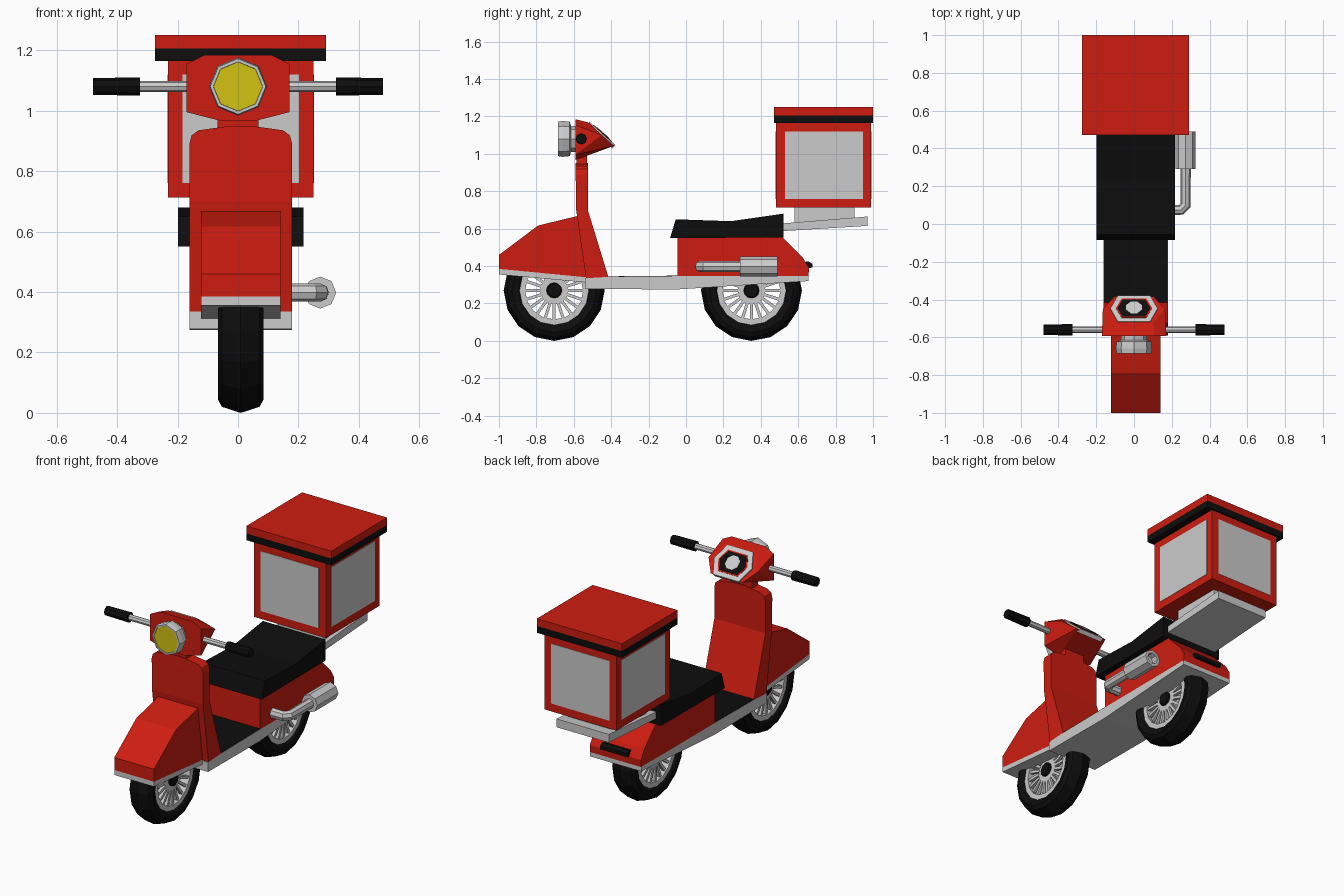
import bpy, bmesh
from math import pi, cos, sin
from mathutils import Matrix, Vector

if "Cube" in bpy.data.objects:
    bpy.data.objects.remove(bpy.data.objects["Cube"])

CX = 0.009  # body centre line


def material(name, rgb):
    m = bpy.data.materials.new(name)
    m.diffuse_color = (*rgb, 1)
    m.use_nodes = True
    m.node_tree.nodes["Principled BSDF"].inputs["Base Color"].default_value = m.diffuse_color
    return m


RED = material("red", (0.62, 0.012, 0.005))
BLACK = material("black", (0.004, 0.004, 0.004))
YELLOW = material("yellow", (0.65, 0.55, 0.006))
GREY = None


def finish(name, bm, mat):
    bmesh.ops.recalc_face_normals(bm, faces=bm.faces)
    me = bpy.data.meshes.new(name)
    bm.to_mesh(me)
    bm.free()
    ob = bpy.data.objects.new(name, me)
    bpy.context.collection.objects.link(ob)
    if mat:
        me.materials.append(mat)
    return ob


def loft(name, rings, mat, closed=False):
    """Join equal-length rings of points; cap the ends, or close into a loop."""
    bm = bmesh.new()
    vs = [[bm.verts.new(p) for p in r] for r in rings]
    n = len(vs[0])
    pairs = list(zip(vs, vs[1:])) + ([(vs[-1], vs[0])] if closed else [])
    for a, b in pairs:
        for i in range(n):
            bm.faces.new((a[i], a[(i + 1) % n], b[(i + 1) % n], b[i]))
    if not closed:
        bm.faces.new(vs[0])
        bm.faces.new(vs[-1])
    return finish(name, bm, mat)


def extrude_x(name, profile, x0, x1, mat):
    return loft(name, [[(x, y, z) for y, z in profile] for x in (x0, x1)], mat)


def box(name, x, y, z, mat):
    return extrude_x(name, [(y[0], z[0]), (y[1], z[0]), (y[1], z[1]), (y[0], z[1])], x[0], x[1], mat)


def lathe(name, profile, centre, axis, mat, n=8, closed=False):
    """Spin (along, radius) pairs around the x or y axis."""
    c = Vector(centre)
    rings = []
    for d, r in profile:
        ring = []
        for i in range(n):
            u, v = r * sin(2 * pi * i / n), r * cos(2 * pi * i / n)
            ring.append(c + Vector((d, u, v) if axis == "x" else (u, d, v)))
        rings.append(ring)
    return loft(name, rings, mat, closed)


# Wheels: tyre, rim, spokes, hub
def wheel(side, y):
    c = (CX, y, 0.27)
    tyre = [(-.055, .18), (-.07, .195), (-.076, .225), (-.062, .25), (0, .27),
            (.062, .25), (.076, .225), (.07, .195), (.055, .18)]
    lathe(side + "_tyre", tyre, c, "x", BLACK, 16, True)
    lathe(side + "_rim", [(-.06, .185), (-.06, .155), (.06, .155), (.06, .185)], c, "x", GREY, 16, True)
    lathe(side + "_hub", [(-.05, .075), (.05, .075)], c, "x", GREY, 16)
    lathe(side + "_hub_cap", [(-.065, .035), (-.06, .042), (.06, .042), (.065, .035)], c, "x", BLACK, 12)
    bm = bmesh.new()
    for i in range(20):
        for s in (-1, 1):
            m = (Matrix.Translation(c) @ Matrix.Rotation(2 * pi * i / 20, 4, "X")
                 @ Matrix.Translation((s * .043, 0, .117)) @ Matrix.Diagonal((.018, .016, .095, 1)))
            bmesh.ops.create_cube(bm, size=1, matrix=m)
    finish(side + "_spokes", bm, GREY)


wheel("front", -.705)
wheel("rear", .35)

# Floor, mat and front fender
L, R = CX - .17, CX + .17
extrude_x("floor", [(-.54, .335), (-.54, .278), (-.05, .275), (.655, .32), (.655, .348), (-.04, .346), (-.42, .342)], L, R, GREY)
extrude_x("foot_mat", [(-.47, .338), (-.42, .345), (-.04, .349), (-.04, .335)], L + .002, R - .002, BLACK)
FL, FR = CX - .132, CX + .132
extrude_x("fender_trim", [(-1, .385), (-1, .355), (-.53, .312), (-.53, .34)], FL, FR, GREY)
extrude_x("front_fender", [(-1, .385), (-1, .46), (-.79, .617), (-.57, .67), (-.52, .338)], FL, FR, RED)

# Leg shield with rounded top: (z, half width, front y, back y)
shield = [(.335, .17, -.535, -.413), (.70, .17, -.587, -.525), (.89, .17, -.59, -.525),
          (.918, .163, -.59, -.525), (.935, .14, -.59, -.525), (.942, .09, -.59, -.525), (.95, .03, -.59, -.525)]
loft("leg_shield", [[(CX - w, a, z), (CX + w, a, z), (CX + w, b, z), (CX - w, b, z)]
                    for z, w, a, b in shield], RED)
box("steering_neck", (-.068, .068), (-.585, -.53), (.93, 1.02), RED)

# Handlebar housing: hull of front outline and slanted dash outline
half_front = [(.17, 1.155), (.11, 1.185), (.17, .995), (.06, .967)]
half_dash = [(.1, -.522, 1.168), (.165, -.45, 1.10), (.105, -.385, 1.043)]
bm = bmesh.new()
for s in (-1, 1):
    for x, z in half_front:
        bm.verts.new((s * x, -.592, z))
    for x, y, z in half_dash:
        bm.verts.new((s * x, y, z))
hull = bmesh.ops.convex_hull(bm, input=bm.verts)
bmesh.ops.dissolve_limit(bm, angle_limit=.03, verts=bm.verts, edges=bm.edges)
finish("handlebar_housing", bm, RED)

# Dash plates stacked along the slanted face
dash_c = Vector((0, -.45, 1.105))
slope = Vector((0, .14, -.125)).normalized()
normal = Vector((0, .125, .14)).normalized()


def dash_plate(name, outline, lo, hi, mat):
    loft(name, [[dash_c + Vector((x, 0, 0)) + slope * t + normal * h for x, t in outline] for h in (lo, hi)], mat)


hexagon = [(.125, 0), (.085, .093), (-.085, .093), (-.125, 0), (-.085, -.093), (.085, -.093)]
dial = [(.045 * cos(pi * i / 4 + pi / 8), .045 * sin(pi * i / 4 + pi / 8)) for i in range(8)]
dash_plate("dash_frame", hexagon, -.02, .005, GREY)
dash_plate("dash_inset", [(x * .77, t * .72) for x, t in hexagon], -.01, .007, RED)
dash_plate("dash_panel", [(x * .7, t * .64) for x, t in hexagon], -.01, .009, BLACK)
dash_plate("dash_dial", dial, -.01, .012, GREY)

# Headlight
lathe("headlight_shell", [(-.585, .07), (-.615, .07), (-.622, .092), (-.66, .096), (-.685, .092),
                          (-.685, .082), (-.675, .08)], (0, 0, 1.08), "y", GREY, 8)
lathe("headlight_lens", [(-.67, .083), (-.682, .081)], (0, 0, 1.08), "y", YELLOW, 8)

# Handlebars and grips
for s, side in ((-1, "left"), (1, "right")):
    c = (0, -.56, 1.08)
    lathe(side + "_handlebar", [(s * .1, .018), (s * .34, .018)], c, "x", GREY, 8)
    lathe(side + "_grip", [(s * .325, .03), (s * .40, .029), (s * .48, .028)], c, "x", BLACK, 8)

# Rear body, tail light, seat
extrude_x("rear_body", [(-.045, .345), (-.045, .56), (.51, .56), (.625, .445), (.658, .39), (.655, .346)], L, R, RED)
extrude_x("tail_light", [(.62, .42), (.655, .425), (.675, .413), (.675, .392), (.65, .388)], CX - .09, CX + .09, BLACK)
extrude_x("seat", [(-.085, .55), (-.055, .65), (.24, .64), (.52, .68), (.52, .553)], CX - .208, CX + .208, BLACK)

# Exhaust pipe and muffler
pipe_path = [(.15, .075), (.25, .075), (.273, .10), (.273, .30)]
miters = [(0, 1), (-.38, .92), (-.92, .38), (-1, 0)]
rings = []
for (x, y), (mx, my) in zip(pipe_path, miters):
    rings.append([(x + mx * .028 * cos(a), y + my * .028 * cos(a), .398 + .03 * sin(a))
                  for a in (2 * pi * i / 8 for i in range(8))])
loft("exhaust_pipe", rings, GREY)
lathe("muffler", [(.29, .053), (.49, .053), (.49, .036), (.45, .034)], (.272, 0, .398), "y", GREY, 8)

# Rear rack and delivery box
extrude_x("rack", [(.48, .585), (.97, .615), (.97, .665), (.48, .625)], L - .005, R + .005, GREY)
box("rack_block", (CX - .15, CX + .15), (.58, .90), (.63, .715), GREY)
BL, BR = CX - .24, CX + .24
box("delivery_box", (BL, BR), (.48, .99), (.712, 1.17), RED)
box("box_side_panels", (BL - .002, BR + .002), (.53, .945), (.76, 1.12), GREY)
box("box_end_panels", (CX - .193, CX + .193), (.478, .992), (.76, 1.12), GREY)
box("lid_seal", (CX - .283, CX + .283), (.47, 1), (1.165, 1.206), BLACK)
box("box_lid", (CX - .283, CX + .283), (.47, 1), (1.206, 1.25), RED)
